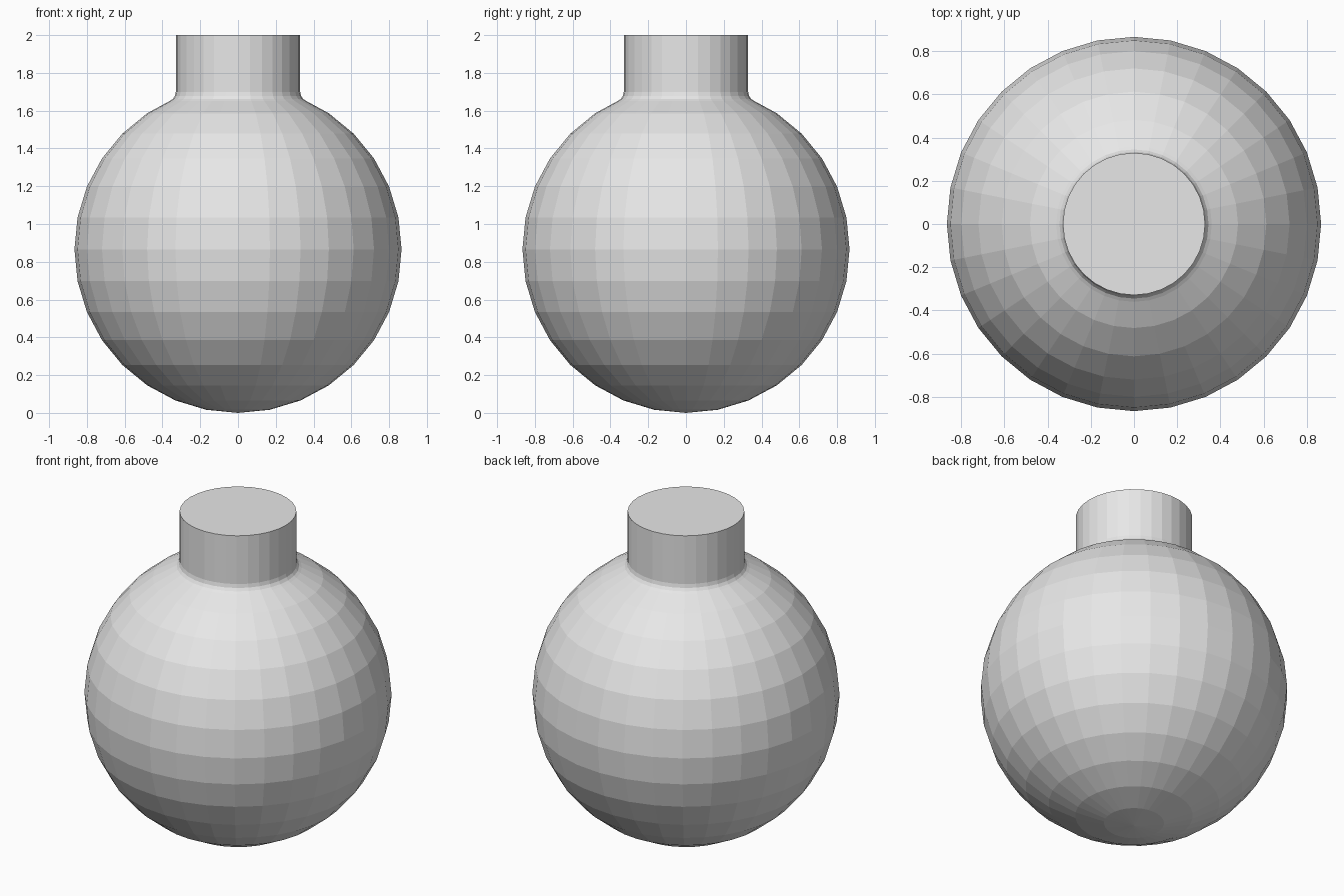
import bpy, bmesh, math

if "Cube" in bpy.data.objects:
    bpy.data.objects.remove(bpy.data.objects["Cube"])

SEGMENTS = 32
R = 0.866          # globe radius, also its centre height

grey = bpy.data.materials.new("light grey")
grey.diffuse_color = (0.8, 0.8, 0.8, 1)
grey.use_nodes = True
grey.node_tree.nodes["Principled BSDF"].inputs["Base Color"].default_value = grey.diffuse_color


def lathe(name, profile, material):
    """Turn a (radius, height) profile around z, closing both ends."""
    bm = bmesh.new()
    rings = []
    for r, z in profile:
        if r < 1e-6:
            rings.append([bm.verts.new((0, 0, z))] * SEGMENTS)
        else:
            rings.append([bm.verts.new((r * math.cos(a), r * math.sin(a), z))
                          for a in (2 * math.pi * i / SEGMENTS for i in range(SEGMENTS))])
    for low, high in zip(rings, rings[1:]):
        for i in range(SEGMENTS):
            j = (i + 1) % SEGMENTS
            corners = [low[i], low[j], high[j], high[i]]
            bm.faces.new(list(dict.fromkeys(corners)))
    bm.faces.new(rings[-1])
    bmesh.ops.recalc_face_normals(bm, faces=bm.faces)
    mesh = bpy.data.meshes.new(name)
    bm.to_mesh(mesh)
    bm.free()
    mesh.materials.append(material)
    obj = bpy.data.objects.new(name, mesh)
    bpy.context.collection.objects.link(obj)
    return obj


# Globe: rings every 11.25 degrees, from the bottom pole to the shoulder
profile = [(R * math.sin(math.pi * k / 16), R - R * math.cos(math.pi * k / 16))
           for k in range(14)]
# Small fillet, then the straight neck with a flat top
profile += [(0.36, 1.652), (0.345, 1.662), (0.334, 1.678), (0.329, 1.70), (0.329, 2.0)]
lathe("round_flask", profile, grey)
